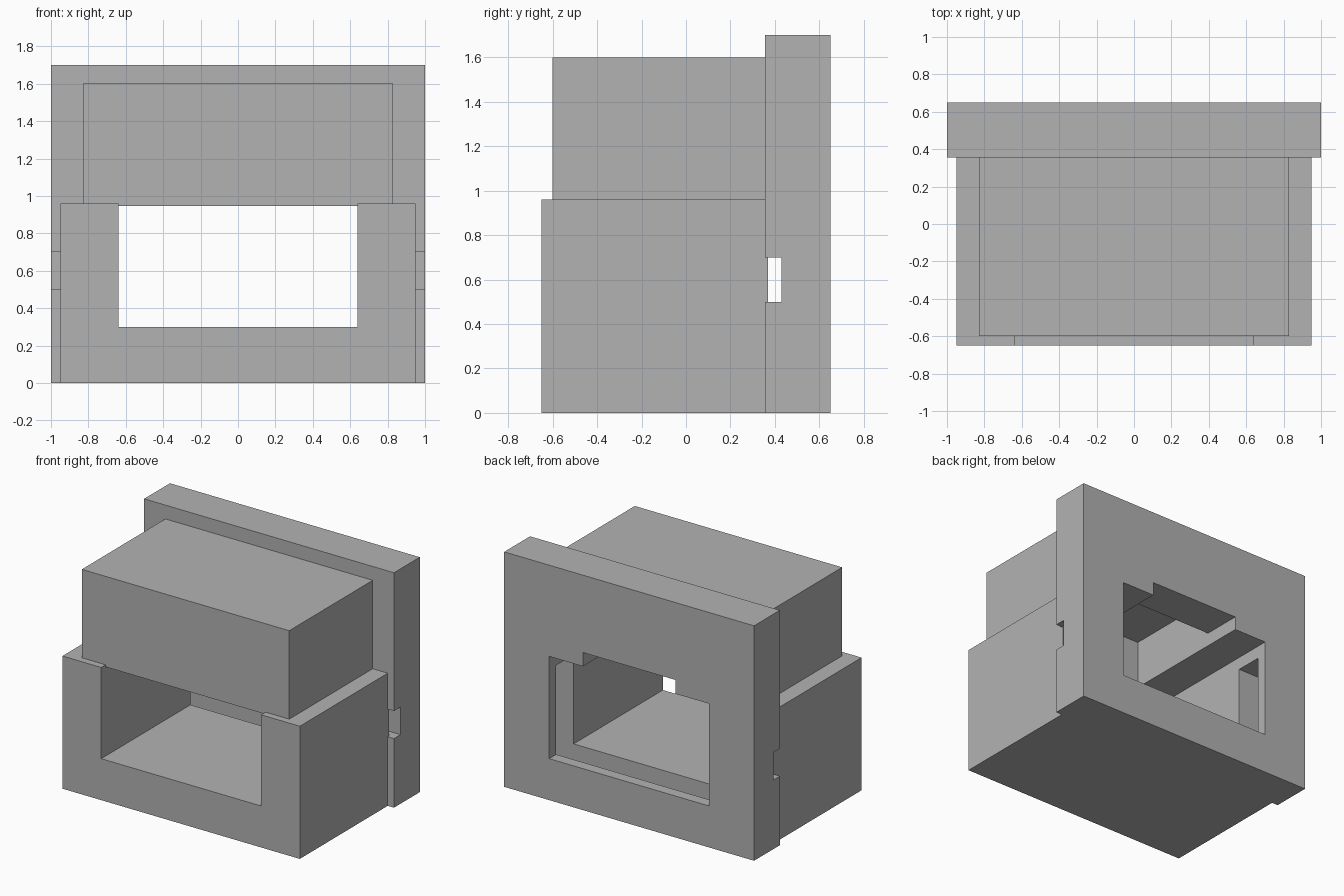
import bpy
import bmesh

cube = bpy.data.objects.get("Cube")
if cube:
    bpy.data.objects.remove(cube, do_unlink=True)

grey = bpy.data.materials.new("plain_grey")
grey.use_nodes = True
grey.diffuse_color = (0.448, 0.448, 0.448, 1)
for node in grey.node_tree.nodes:
    if node.type == "BSDF_PRINCIPLED":
        node.inputs["Base Color"].default_value = grey.diffuse_color


def block(name, half_x, y, z):
    """Box centred on x, spanning the given y and z ranges."""
    bm = bmesh.new()
    bmesh.ops.create_cube(bm, size=1)
    for v in bm.verts:
        v.co.x *= 2 * half_x
        v.co.y = y[0] if v.co.y < 0 else y[1]
        v.co.z = z[0] if v.co.z < 0 else z[1]
    mesh = bpy.data.meshes.new(name)
    bm.to_mesh(mesh)
    bm.free()
    mesh.materials.append(grey)
    obj = bpy.data.objects.new(name, mesh)
    bpy.context.collection.objects.link(obj)
    return obj


def carve(obj, cuts):
    """Subtract each box (half width, y range, z range), then bake the result."""
    for half_x, y, z in cuts:
        cutter = block("cutter", half_x, y, z)
        cutter.hide_render = True
        mod = obj.modifiers.new("cut", "BOOLEAN")
        mod.operation = "DIFFERENCE"
        mod.solver = "EXACT"
        mod.object = cutter
        deps = bpy.context.evaluated_depsgraph_get()
        baked = bpy.data.meshes.new_from_object(obj.evaluated_get(deps))
        obj.modifiers.clear()
        obj.data = baked
        bpy.data.objects.remove(cutter, do_unlink=True)


opening = 0.64      # half width of the window through the whole model
channel = 0.37      # half width of the raised channel
floor = 0.30        # floor of the window
shelf = 1.04        # ceiling beside the channel

# Lower housing: a trough open at the front, back and top
lower_housing = block("lower_housing", 0.95, (-0.65, 0.37), (0, 0.96))
carve(lower_housing, [(opening, (-0.8, 0.5), (floor, 1.2))])

# Upper housing: hood with a front lip and a tall inner channel
upper_housing = block("upper_housing", 0.83, (-0.60, 0.355), (0.945, 1.60))
carve(upper_housing, [
    (opening, (-0.40, 0.5), (0.8, shelf)),
    (channel, (-0.40, 0.5), (0.9, 1.40)),
])

# Back plate: window, channel notch, hidden pocket and side slots
back_plate = block("back_plate", 1.0, (0.355, 0.65), (0, 1.70))
carve(back_plate, [
    (opening, (0.2, 0.8), (floor, shelf)),
    (channel, (0.2, 0.8), (0.9, 1.14)),
    (0.82, (0.3, 0.57), (0.15, 0.945)),
    (1.2, (0.25, 0.43), (0.50, 0.70)),
])
